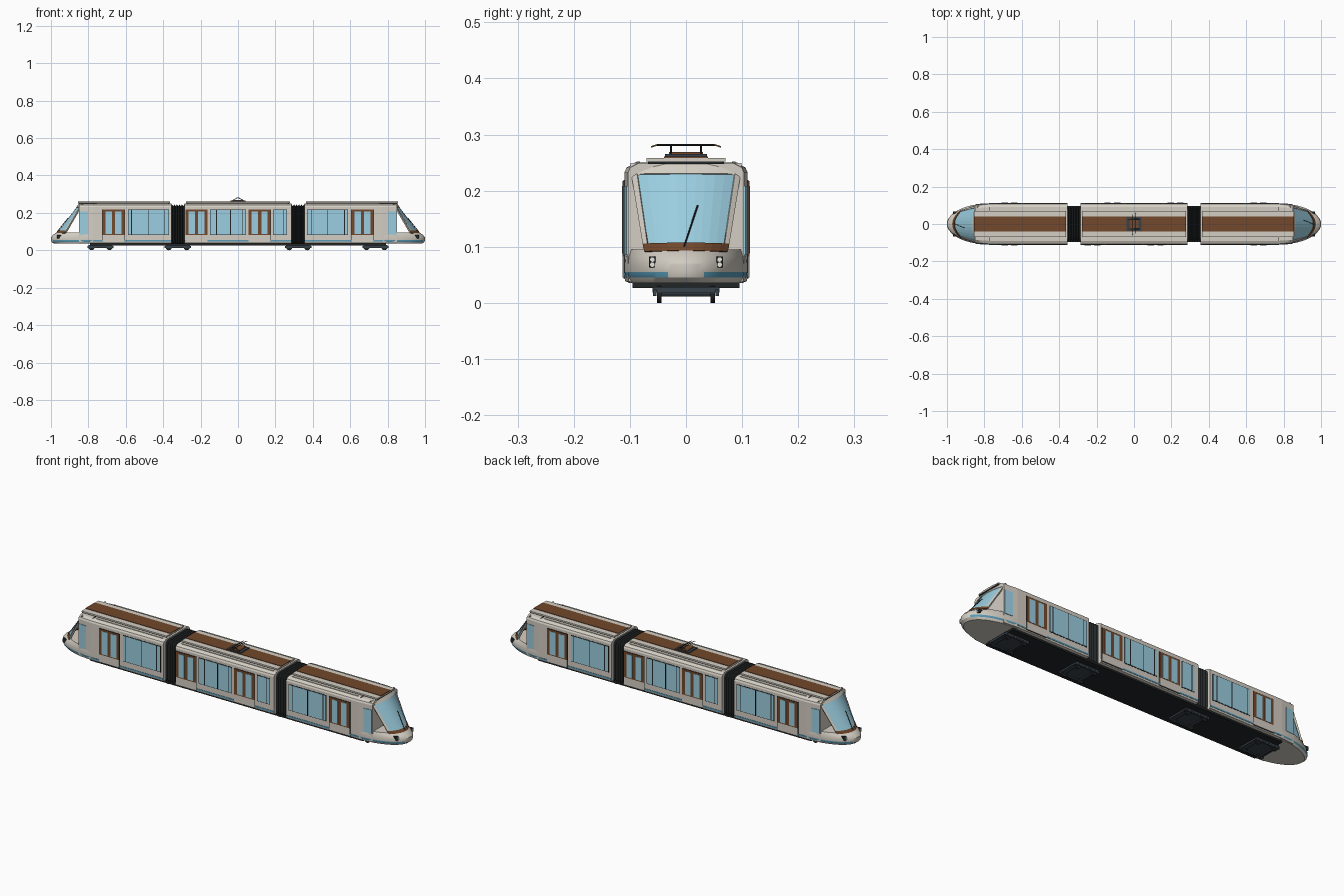
import bpy, bmesh, math
from mathutils import Vector

cube = bpy.data.objects.get("Cube")
if cube:
    bpy.data.objects.remove(cube, do_unlink=True)


def material(name, r, g, b):
    m = bpy.data.materials.new(name)
    m.use_nodes = True
    m.diffuse_color = (r, g, b, 1)
    m.node_tree.nodes["Principled BSDF"].inputs["Base Color"].default_value = (r, g, b, 1)
    return m


BODY = material("warm white paint", 0.66, 0.62, 0.55)
GLASS = material("pale blue glass", 0.33, 0.62, 0.75)
BROWN = material("brown trim", 0.17, 0.065, 0.025)
STRIPE = material("blue stripe", 0.10, 0.33, 0.48)
DARK = material("black rubber", 0.016, 0.019, 0.02)
SLATE = material("slate metal", 0.04, 0.055, 0.07)
LAMP = material("lamp white", 0.85, 0.83, 0.75)
BRASS = material("brass", 0.35, 0.24, 0.07)


def finish(name, bm, mat, smooth=False):
    bmesh.ops.recalc_face_normals(bm, faces=bm.faces)
    me = bpy.data.meshes.new(name)
    bm.to_mesh(me)
    bm.free()
    me.materials.append(mat)
    ob = bpy.data.objects.new(name, me)
    bpy.context.collection.objects.link(ob)
    if smooth:
        bpy.ops.object.select_all(action='DESELECT')
        bpy.context.view_layer.objects.active = ob
        ob.select_set(True)
        bpy.ops.object.shade_smooth_by_angle(angle=math.radians(30))
    return ob


def turned(ob):
    """Repeat a part on the opposite end and side by a half turn."""
    twin = ob.copy()
    twin.name = ob.name + "_opposite"
    twin.rotation_euler.z = math.pi
    bpy.context.collection.objects.link(twin)
    return ob


def box(name, x, y, z, mat):
    bm = bmesh.new()
    bmesh.ops.create_cube(bm, size=1)
    for v in bm.verts:
        v.co = [(a[0] + a[1]) / 2 + c * (a[1] - a[0]) for a, c in zip((x, y, z), v.co)]
    return finish(name, bm, mat)


def rod(name, a, b, r, mat, sides=8):
    a, b = Vector(a), Vector(b)
    bm = bmesh.new()
    bmesh.ops.create_cone(bm, cap_ends=True, segments=sides, radius1=r, radius2=r, depth=(b - a).length)
    q = Vector((0, 0, 1)).rotation_difference(b - a)
    for v in bm.verts:
        v.co = q @ v.co + (a + b) / 2
    return finish(name, bm, mat, sides > 8)


def loft(name, rings, mat, smooth=False):
    bm = bmesh.new()
    rows = [[bm.verts.new(p) for p in ring] for ring in rings]
    n = len(rows[0])
    for a, b in zip(rows, rows[1:]):
        for i in range(n):
            j = (i + 1) % n
            bm.faces.new((a[i], a[j], b[j], b[i]))
    bm.faces.new(rows[0])
    bm.faces.new(rows[-1])
    return finish(name, bm, mat, smooth)


HALF = [(.095, .035), (.108, .038), (.11, .046), (.11, .232), (.106, .241), (.09, .249)]
SECTION = HALF + [(-y, z) for y, z in reversed(HALF)]


def ring(x, sy=1, lift=0):
    return [(x, y * sy, z - lift if z > .2 else z) for y, z in SECTION]


# car bodies, roof pods, side stripes
def car(name, x0, x1, pod_end):
    parts = [loft(name + "_body", [ring(x0), ring(x1)], BODY),
             box(name + "_roof_pod", (x0 + .008, pod_end), (-.07, .07), (.252, .258), BODY),
             box(name + "_roof_seam", (x0 + .01, pod_end - .002), (-.068, .068), (.247, .253), DARK),
             box(name + "_roof_stripe", (x0 + .008, pod_end), (-.039, .039), (.256, .2605), BROWN)]
    for s in (-1, 1):
        parts.append(box(name + "_side_stripe", (x0, x1), sorted((s * .108, s * .1115)), (.046, .054), STRIPE))
        parts.append(box(name + "_roof_rail", (x0 + .02, x1 - .02), sorted((s * .082, s * .088)), (.247, .252), BODY))
    return parts


car("middle_car", -.285, .285, .278)
for part in car("end_car", .355, .775, .855):
    turned(part)

# folding joints between the cars
ribs = 12
bellows = []
for i in range(ribs + 1):
    out = i % 2
    bellows.append(ring(.28 + .08 * i / ribs, .86 if out else .77, .004 if out else .014))
turned(loft("bellows", bellows, DARK))

# tapered cab and rounded nose
turned(loft("cab_shell", [ring(.775), ring(.85, .94)], BODY))
turned(box("cab_roof_joint", (.772, .776), (-.092, .092), (.246, .2505), DARK))
layers = [(.035, .93, .93), (.045, .985, .99), (.055, 1, 1), (.07, .995, 1), (.083, .95, .99), (.095, .86, .97)]
steps = 32
nose = loft("nose", [[(.77 + .23 * s * math.cos(t), .11 * w * math.sin(t), z)
                      for t in (math.pi * (i / steps - .5) for i in range(steps + 1))]
                     for z, s, w in layers], BODY, True)
nose.data.materials.append(STRIPE)
for f in nose.data.polygons:
    if .047 < f.center.z < .053 and abs(f.center.y) > .027 and f.center.x > .775:
        f.material_index = 1
turned(nose)


# curved windscreen: u runs across, v runs from foot to top
def screen(u, v, off=0):
    x = (.962 - .035 * u * u) * (1 - v) + (.862 - .015 * u * u) * v
    return Vector((x + off, (.066 + .019 * v) * u, .098 + .13 * v))


def screen_patch(name, u0, u1, v0, v1, mat, off=0, thick=.004):
    bm = bmesh.new()
    n = 10
    us = [u0 + (u1 - u0) * i / n for i in range(n + 1)]
    low = [bm.verts.new(screen(u, v0, off)) for u in us]
    top = [bm.verts.new(screen(u, v1, off)) for u in us]
    for i in range(n):
        bm.faces.new((low[i], low[i + 1], top[i + 1], top[i]))
    ob = finish(name, bm, mat)
    mod = ob.modifiers.new("thickness", 'SOLIDIFY')
    mod.thickness = thick
    mod.offset = 0
    return turned(ob)


screen_patch("windscreen", -1, 1, .04, 1, GLASS)
screen_patch("windscreen_header", -1.12, 1.12, 1, 1.15, BODY, thick=.008)
screen_patch("dashboard_trim", -1.1, 1.1, -.06, .05, BROWN, thick=.01)
for s in (-1, 1):
    screen_patch("windscreen_pillar", s, s * 1.12, -.02, 1.02, BODY, thick=.009)
    screen_patch("pillar_foot_trim", s * 1.01, s * 1.1, .04, .2, BROWN, .003)
turned(rod("wiper", screen(-.05, .02, .006), screen(.27, .58, .006), .0015, DARK))

# cab side windows and headlamps
for s in (-1, 1):
    bm = bmesh.new()
    wall = [(.802, .1087), (.846, .1048)]
    near = [bm.verts.new((x, s * y, z)) for z in (.085, .208) for x, y in wall]
    bm.faces.new((near[0], near[1], near[3], near[2]))
    glass = finish("cab_side_window", bm, GLASS)
    glass.modifiers.new("thickness", 'SOLIDIFY').thickness = .003
    glass.modifiers[0].offset = 0
    turned(glass)
    turned(box("headlamp_housing", (.945, .967), sorted((s * .054, s * .066)), (.063, .083), DARK))
    for z in (.068, .077):
        turned(rod("headlamp", (.96, s * .06, z), (.969, s * .06, z), .004, LAMP, 12))


# doors and windows along one side, repeated on the other
def door(x0, x1):
    mid = (x0 + x1) / 2
    turned(box("door_seam", (x0 - .002, x1 + .002), (-.1115, -.108), (.043, .219), DARK))
    turned(box("door_lower_panel", (x0, x1), (-.1135, -.108), (.045, .083), BODY))
    turned(box("door_frame", (x0, x1), (-.1135, -.108), (.083, .217), BROWN))
    for a, b in ((x0 + .016, mid - .009), (mid + .009, x1 - .016)):
        turned(box("door_glass", (a, b), (-.1145, -.11), (.088, .208), GLASS))


def window(x0, x1, dividers):
    turned(box("window_seal", (x0 - .003, x1 + .003), (-.111, -.108), (.082, .219), DARK))
    turned(box("window_glass", (x0, x1), (-.1122, -.108), (.085, .216), GLASS))
    for x in dividers:
        turned(box("window_divider", (x - .002, x + .002), (-.113, -.11), (.085, .216), DARK))


for s in (-1, 1):
    door(*sorted((s * .607, s * .724)))
    window(*sorted((s * .372, s * .585)), [s * .392, s * .48, s * .57])
door(-.28, -.164)
window(-.148, .04, [-.115, -.04, .025])
door(.057, .174)
window(.19, .26, [.245])

# underframe and wheel sets
box("underframe", (-.79, .79), (-.095, .095), (.026, .037), DARK)
for x in (.735, .322):
    turned(box("bogie_frame", (x - .065, x + .065), (-.06, .06), (.018, .028), SLATE))
    for s in (-1, 1):
        turned(box("bogie_rail", (x - .07, x + .07), sorted((s * .053, s * .059)), (.012, .024), SLATE))
        for dx in (-.048, .048):
            turned(rod("wheel", (x + dx, s * .044, .016), (x + dx, s * .052, .016), .016, DARK, 20))
    for dx in (-.048, .048):
        turned(rod("axle", (x + dx, -.05, .016), (x + dx, .05, .016), .005, SLATE))

# roof current collector
box("collector_base", (-.04, .04), (-.037, .037), (.259, .265), SLATE)
box("collector_cover", (-.025, .025), (-.03, .03), (.264, .269), BROWN)
for s in (-1, 1):
    rod("collector_arm", (.03, s * .027, .267), (0, s * .027, .281), .0018, DARK)
    rod("collector_brace", (-.03, s * .027, .267), (0, s * .027, .281), .0018, BRASS)
    rod("collector_horn", (.006 * s, s * .05, .282), (.01 * s, s * .062, .278), .0016, BRASS)
for x in (-.006, .006):
    rod("contact_bar", (x, -.052, .2815), (x, .052, .2815), .0016, DARK)
